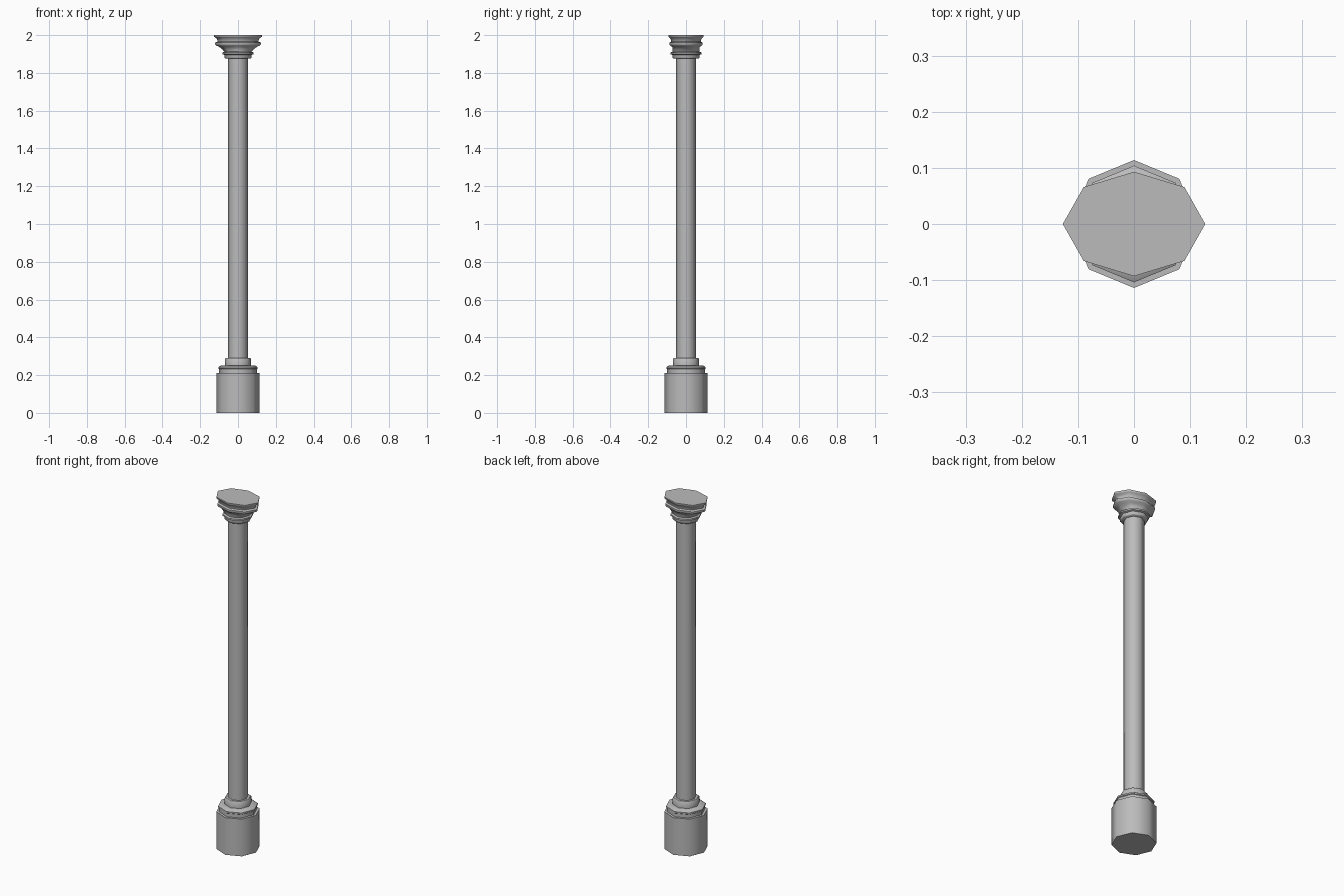
import bpy, bmesh, math

if "Cube" in bpy.data.objects:
    bpy.data.objects.remove(bpy.data.objects["Cube"], do_unlink=True)

stone = bpy.data.materials.new("grey_stone")
stone.use_nodes = True
colour = (0.5, 0.5, 0.5, 1)
stone.diffuse_color = colour
stone.node_tree.nodes["Principled BSDF"].inputs["Base Color"].default_value = colour

SIDES = 8


def lathe(name, rings):
    """Capped eight-sided solid from rings of (x radius, y radius, height)."""
    bm = bmesh.new()
    loops = []
    for rx, ry, z in rings:
        angles = [math.tau * i / SIDES for i in range(SIDES)]
        loops.append([bm.verts.new((rx * math.cos(a), ry * math.sin(a), z)) for a in angles])
    for low, high in zip(loops, loops[1:]):
        for i in range(SIDES):
            j = (i + 1) % SIDES
            bm.faces.new((low[i], low[j], high[j], high[i]))
    bm.faces.new(loops[0][::-1])
    bm.faces.new(loops[-1])
    mesh = bpy.data.meshes.new(name)
    bm.to_mesh(mesh)
    bm.free()
    mesh.materials.append(stone)
    obj = bpy.data.objects.new(name, mesh)
    bpy.context.collection.objects.link(obj)
    bpy.ops.object.select_all(action="DESELECT")
    obj.select_set(True)
    bpy.context.view_layer.objects.active = obj
    bpy.ops.object.shade_smooth_by_angle(angle=math.radians(50))
    return obj


def round_rings(profile):
    return [(r, r, z) for r, z in profile]


# Pedestal block
lathe("pedestal", round_rings([(0.114, 0), (0.114, 0.212)]))

# Stepped base moulding with a lip and a collar
lathe("base_moulding", round_rings([
    (0.1, 0.212), (0.1, 0.232), (0.104, 0.235), (0.104, 0.243),
    (0.092, 0.25), (0.07, 0.252), (0.07, 0.285), (0.066, 0.29)]))

# Tall shaft
lathe("shaft", round_rings([(0.052, 0.285), (0.052, 1.885)]))

# Neck ring under the capital
lathe("neck_ring", round_rings([
    (0.068, 1.876), (0.072, 1.88), (0.072, 1.895),
    (0.082, 1.899), (0.082, 1.908), (0.07, 1.912)]))

# Flared capital, wider from side to side
lathe("capital", [
    (0.07, 0.07, 1.91), (0.08, 0.071, 1.922), (0.1, 0.073, 1.938),
    (0.116, 0.085, 1.945), (0.121, 0.088, 1.95), (0.121, 0.088, 1.96),
    (0.108, 0.079, 1.965), (0.111, 0.081, 1.98),
    (0.122, 0.089, 1.988), (0.127, 0.093, 1.992), (0.127, 0.093, 2.0)])
